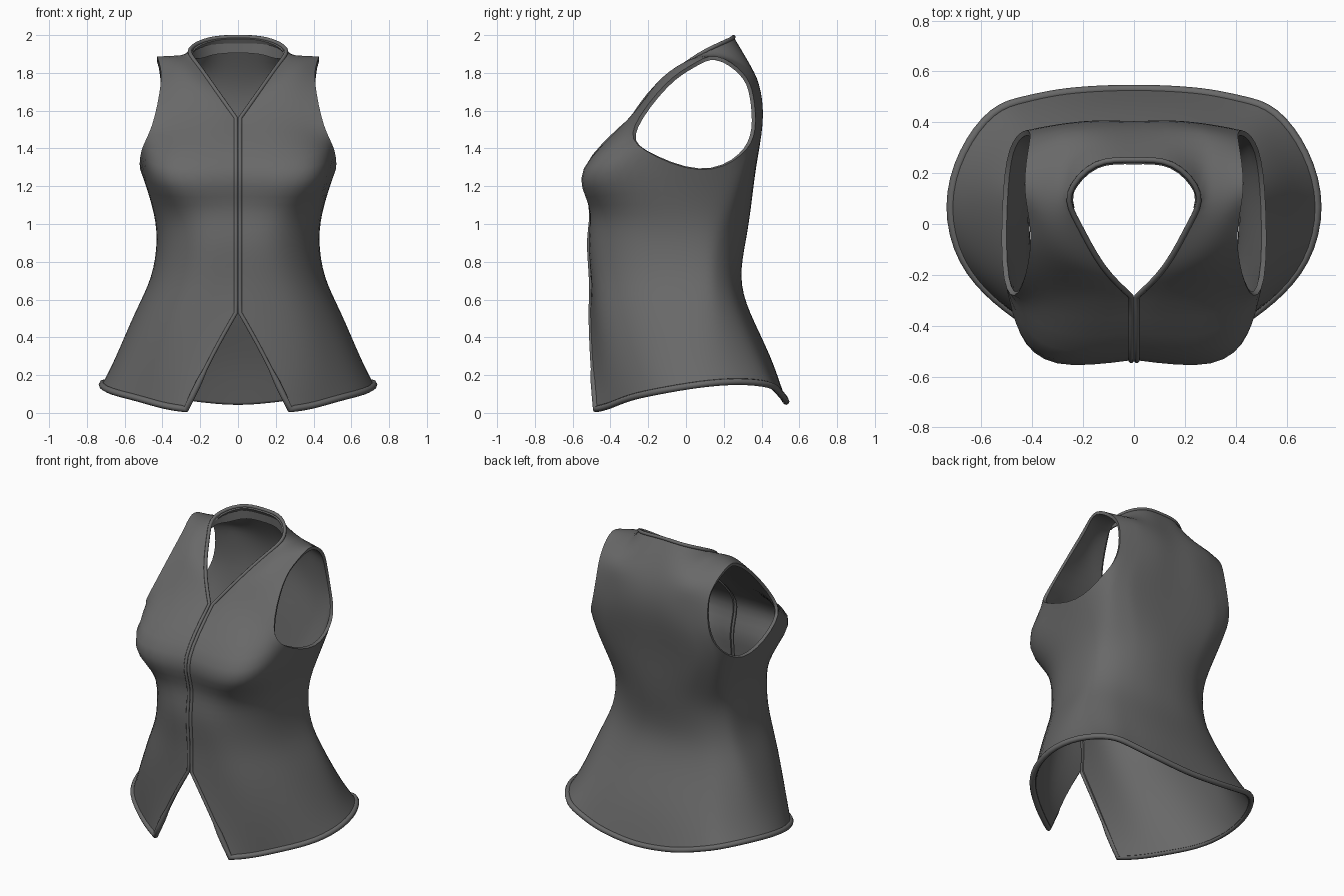
import bpy
import bmesh
from mathutils import Vector

cube = bpy.data.objects.get("Cube")
if cube:
    bpy.data.objects.remove(cube)

fabric = bpy.data.materials.new("charcoal fabric")
fabric.use_nodes = True
colour = (0.14, 0.14, 0.14, 1)
fabric.diffuse_color = colour
fabric.node_tree.nodes["Principled BSDF"].inputs["Base Color"].default_value = colour

# Columns run from centre front (0) round the side (4) to centre back (10)
SIDE, LAST, UNDERARM, SHOULDER = 4, 10, 6, 10

# Cross-section shapes, as fractions of the half width and half depth
chest_x = [.03, .6, .875, .99, 1, .95, .83, .7, .57, .31, 0]
chest_y = [.97, 1, .82, .46, 0, .72, .89, .95, .985, 1, 1]
waist_x = [.03, .46, .81, .97, 1, .92, .77, .6, .46, .25, 0]
waist_y = [1, .97, .73, .4, 0, .43, .68, .83, .91, .98, 1]
hem_x = [.38, .55, .75, .93, 1, .93, .77, .6, .42, .22, 0]
hem_y = [.985, .85, .66, .38, 0, .45, .79, .9, .96, .99, 1]
hem_z = [.02, .04, .08, .115, .15, .165, .15, .12, .09, .07, .06]
underarm_z = [1.3, 1.29, 1.32, 1.39, 1.285, 1.365, 1.35, 1.33, 1.32, 1.31, 1.31]

# Height, half width, front y, back y, shape (-1 chest, 0 waist, 1 hem), half gap
sections = [
    (hem_z, .72, -.485, .53, 1, .275),
    (.3, .645, -.505, .445, .8, .138),
    (.53, .545, -.51, .34, .45, .011),
    (.72, .46, -.505, .293, .15, .011),
    (.92, .43, -.515, .318, 0, .011),
    (1.1, .455, -.51, .345, -.4, .011),
    (underarm_z, .517, -.545, .372, -1, .011),
]

# Upper rows: neckline, front armhole edge, back armhole edge, centre back
upper = [
    [(.011, -.285, 1.56), (.455, -.27, 1.52), (.435, .365, 1.5), (0, .403, 1.53)],
    [(.125, -.165, 1.72), (.41, -.11, 1.74), (.41, .355, 1.68), (0, .392, 1.7)],
    [(.217, 0, 1.85), (.415, .03, 1.84), (.415, .3, 1.8), (0, .338, 1.84)],
]
# Shoulder seam and back neck, from the armhole to the centre back
shoulder = [(.43, .16, 1.89), (.375, .155, 1.888), (.315, .15, 1.892),
            (.253, .12, 1.925), (.15, .235, 1.978), (0, .25, 1.99)]


def mix(a, b, t):
    return a + (b - a) * t


def build_points():
    """Target points of the left half, keyed by row and column."""
    pts = {}
    mid = .07
    for r, (z, w, front, back, shape, gap) in enumerate(sections):
        end_x, end_y = (hem_x, hem_y) if shape > 0 else (chest_x, chest_y)
        for c in range(LAST + 1):
            span = (front if c < SIDE else back) - mid
            x = gap if c == 0 else w * mix(waist_x[c], end_x[c], abs(shape))
            y = mid + span * mix(waist_y[c], end_y[c], abs(shape))
            pts[r, c] = Vector((x, y, z[c] if isinstance(z, list) else z))
    for r, edges in enumerate(upper, UNDERARM + 1):
        neck, arm_f, arm_b, spine = map(Vector, edges)
        for c in range(SIDE):
            t = c / (SIDE - 1)
            pts[r, c] = neck.lerp(arm_f, t) + Vector((0, -.09, .04)) * t * (1 - t)
        for c in range(SIDE + 1, LAST + 1):
            t = 1 - chest_x[c] / chest_x[SIDE + 1]
            pts[r, c] = arm_b.lerp(spine, t) + Vector((0, .07, .04)) * t * (1 - t)
    for c, p in enumerate(shoulder, SIDE + 1):
        pts[SHOULDER, c] = Vector(p)
    return pts


def key(r, c):
    """The front shoulder edge shares the points of the back one."""
    return (r, 2 * SIDE - c) if r == SHOULDER and c < SIDE else (r, c)


def add_object(name, mesh):
    obj = bpy.data.objects.new(name, mesh)
    bpy.context.scene.collection.objects.link(obj)
    return obj


def evaluated(obj):
    obj.update_tag()
    bpy.context.view_layer.update()
    return bpy.data.meshes.new_from_object(
        obj.evaluated_get(bpy.context.evaluated_depsgraph_get()))


def finish(obj):
    """Bake the modifiers, colour the part and smooth it."""
    mesh = evaluated(obj)
    name = obj.name
    bpy.data.objects.remove(obj)
    part = add_object(name, mesh)
    mesh.materials.clear()
    mesh.materials.append(fabric)
    bpy.ops.object.select_all(action='DESELECT')
    part.select_set(True)
    bpy.context.view_layer.objects.active = part
    bpy.ops.object.shade_smooth_by_angle(angle=.9)


# Vest body cage, both halves
points = build_points()
bm = bmesh.new()
corner = bm.verts.layers.float.new("crease_vert")
verts = {}
for side in (1, -1):
    for (r, c), p in points.items():
        if c == LAST and side < 0:
            verts[r, c, side] = verts[r, c, 1]
            continue
        v = bm.verts.new((p.x * side, p.y, p.z))
        # Keep the hem corner, slit top and neckline point crisp
        if c == 0 and r in (0, 2, UNDERARM + 1):
            v[corner] = 1
        verts[r, c, side] = v
    for r in range(SHOULDER):
        for c in range(LAST):
            if r >= UNDERARM and c in (SIDE - 1, SIDE):
                continue  # armhole
            ring = [(r, c), (r, c + 1), (r + 1, c + 1), (r + 1, c)]
            bm.faces.new([verts[(*key(*k), side)] for k in ring][::side])
cage = bpy.data.meshes.new("vest_body")
bm.to_mesh(cage)
bm.free()
vest = add_object("vest_body", cage)
sub = vest.modifiers.new("smooth", 'SUBSURF')
sub.levels = sub.render_levels = 2

# Push the cage out so the smoothed cloth passes through the targets
targets = [v.co.copy() for v in cage.vertices]
for _ in range(3):
    smooth = evaluated(vest)
    for v, goal in zip(cage.vertices, targets):
        v.co += goal - smooth.vertices[v.index].co
    cage.update()

# Walk the outer edge from the back neck: neckline, front edges and hem
bm = bmesh.new()
bm.from_mesh(evaluated(vest))


def rim_neighbours(v):
    return [e.other_vert(v) for e in v.link_edges if e.is_boundary]


top = max((v for v in bm.verts if v.is_boundary), key=lambda v: v.co.z)
walk = [top, rim_neighbours(top)[0]]
while walk[-1] != top:
    walk.append(next(v for v in rim_neighbours(walk[-1]) if v != walk[-2]))
loop = [v.co.copy() for v in walk[:-1]]
bm.free()

# Piping, thicker along the hem
curve = bpy.data.curves.new("edge_piping", 'CURVE')
curve.dimensions = '3D'
curve.bevel_depth = .011
curve.bevel_resolution = 2
spline = curve.splines.new('POLY')
spline.points.add(len(loop) - 1)
spline.use_cyclic_u = True
for p, co in zip(spline.points, loop):
    p.co = (*co, 1)
    p.radius = 1.6 if co.z < .19 else 1
finish(add_object("edge_piping", curve))

# Collar facing hanging inside the back of the neck, tapering at its ends
first = last = 0
while loop[first - 1].z > 1.89:
    first -= 1
while loop[last + 1].z > 1.89:
    last += 1
bm = bmesh.new()
strip = []
for i in range(first, last + 1):
    x, y, z = loop[i % len(loop)]
    drop = min(.085, z - 1.875)
    strip.append([bm.verts.new((x * .97, y - .004, z)),
                  bm.verts.new((x * .94, y, z - drop))])
for a, b in zip(strip, strip[1:]):
    bm.faces.new((a[0], a[1], b[1], b[0]))
facing = bpy.data.meshes.new("collar_facing")
bm.to_mesh(facing)
bm.free()
collar = add_object("collar_facing", facing)
collar.modifiers.new("thickness", 'SOLIDIFY').thickness = .008
finish(collar)

# Cloth thickness
shell = vest.modifiers.new("thickness", 'SOLIDIFY')
shell.thickness = .02
shell.offset = -1
finish(vest)
